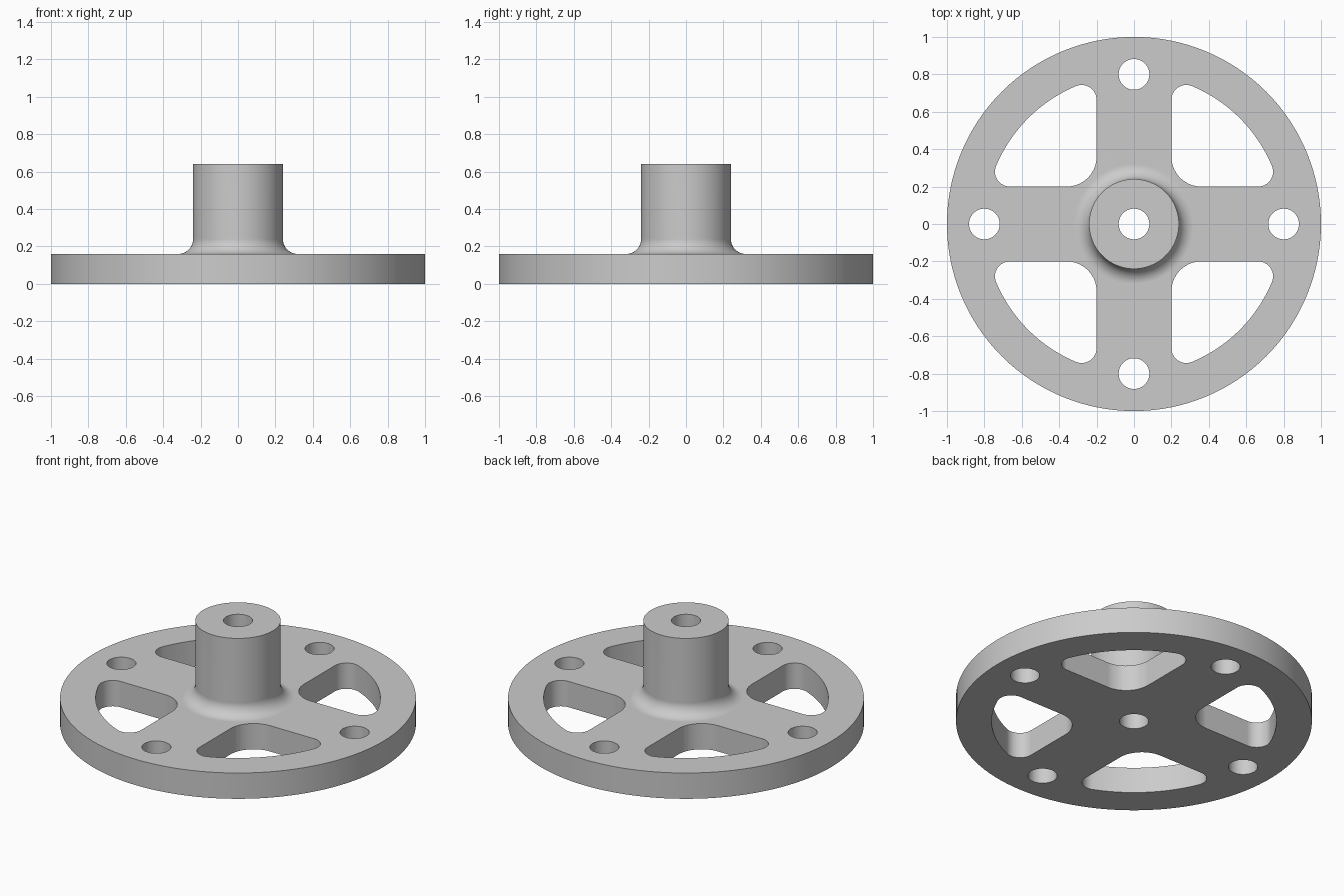
import bpy, bmesh
from math import pi, cos, sin, sqrt, atan2, radians
from mathutils import Matrix, Vector

if "Cube" in bpy.data.objects:
    bpy.data.objects.remove(bpy.data.objects["Cube"], do_unlink=True)

PLATE_H, HUB_TOP = 0.16, 0.64
PLATE_R, HUB_R, HOLE_R, FILLET = 1.0, 0.24, 0.082, 0.08
BOLT_R, RIM_IN, SPOKE, CORNER = 0.8, 0.8, 0.2, 0.16
SEGMENTS = 128


def arc(cx, cy, r, a0, a1, n):
    return [(cx + r * cos(a0 + (a1 - a0) * i / n),
             cy + r * sin(a0 + (a1 - a0) * i / n)) for i in range(n + 1)]


def make_object(name, bm):
    bmesh.ops.recalc_face_normals(bm, faces=bm.faces)
    mesh = bpy.data.meshes.new(name)
    bm.to_mesh(mesh)
    bm.free()
    obj = bpy.data.objects.new(name, mesh)
    bpy.context.collection.objects.link(obj)
    return obj


def add_prism(bm, outline):
    """Upright prism reaching well past both faces of the plate."""
    face = bm.faces.new([bm.verts.new((x, y, -0.1)) for x, y in outline])
    out = bmesh.ops.extrude_face_region(bm, geom=[face])
    top = [v for v in out["geom"] if isinstance(v, bmesh.types.BMVert)]
    bmesh.ops.translate(bm, verts=top, vec=(0, 0, PLATE_H + 0.2))


# Plate, fillet, hub and bore as one turned profile
profile = [(HOLE_R, 0), (PLATE_R, 0), (PLATE_R, PLATE_H)]
profile += arc(HUB_R + FILLET, PLATE_H + FILLET, FILLET, -pi / 2, -pi, 10)
profile += [(HUB_R, HUB_TOP), (HOLE_R, HUB_TOP)]
bm = bmesh.new()
verts = [bm.verts.new((r, 0, z)) for r, z in profile]
edges = [bm.edges.new((v, verts[(i + 1) % len(verts)])) for i, v in enumerate(verts)]
bmesh.ops.spin(bm, geom=verts + edges, cent=(0, 0, 0), axis=(0, 0, 1),
               angle=2 * pi, steps=SEGMENTS, use_merge=True)
bmesh.ops.remove_doubles(bm, verts=bm.verts, dist=1e-5)
flange = make_object("hub_flange", bm)

# Window outline: two spoke sides, rounded corners and the rim arc
small = 0.08
near = SPOKE + small
far = sqrt((RIM_IN - small) ** 2 - near ** 2)
low = atan2(near, far)
window = arc(SPOKE + CORNER, SPOKE + CORNER, CORNER, pi, 1.5 * pi, 14)
window += arc(far, near, small, -pi / 2, low, 14)
window += arc(0, 0, RIM_IN, low, pi / 2 - low, 24)[1:-1]
window += arc(near, far, small, pi / 2 - low, pi, 14)

# Four windows and four bolt holes
bm = bmesh.new()
for k in range(4):
    turn = Matrix.Rotation(k * pi / 2, 2)
    for outline in (window, arc(BOLT_R, 0, HOLE_R, 0, 2 * pi, 48)[:-1]):
        add_prism(bm, [turn @ Vector(p) for p in outline])
cutter = make_object("opening_cutter", bm)
cutter.hide_render = True

bpy.ops.object.select_all(action="DESELECT")
flange.select_set(True)
bpy.context.view_layer.objects.active = flange
cut = flange.modifiers.new("openings", "BOOLEAN")
cut.operation, cut.solver, cut.object = "DIFFERENCE", "EXACT", cutter
bpy.ops.object.modifier_apply(modifier=cut.name)
bpy.data.objects.remove(cutter, do_unlink=True)

# Smooth walls with crisp rims
bpy.ops.object.shade_smooth_by_angle(angle=radians(30))
normals = flange.modifiers.new("even_shading", "WEIGHTED_NORMAL")
normals.weight, normals.keep_sharp = 100, True

# Plain grey metal
grey = bpy.data.materials.new("light_grey")
grey.use_nodes = True
colour = (0.6, 0.6, 0.6, 1)
grey.diffuse_color = colour
grey.node_tree.nodes["Principled BSDF"].inputs["Base Color"].default_value = colour
flange.data.materials.clear()
flange.data.materials.append(grey)
